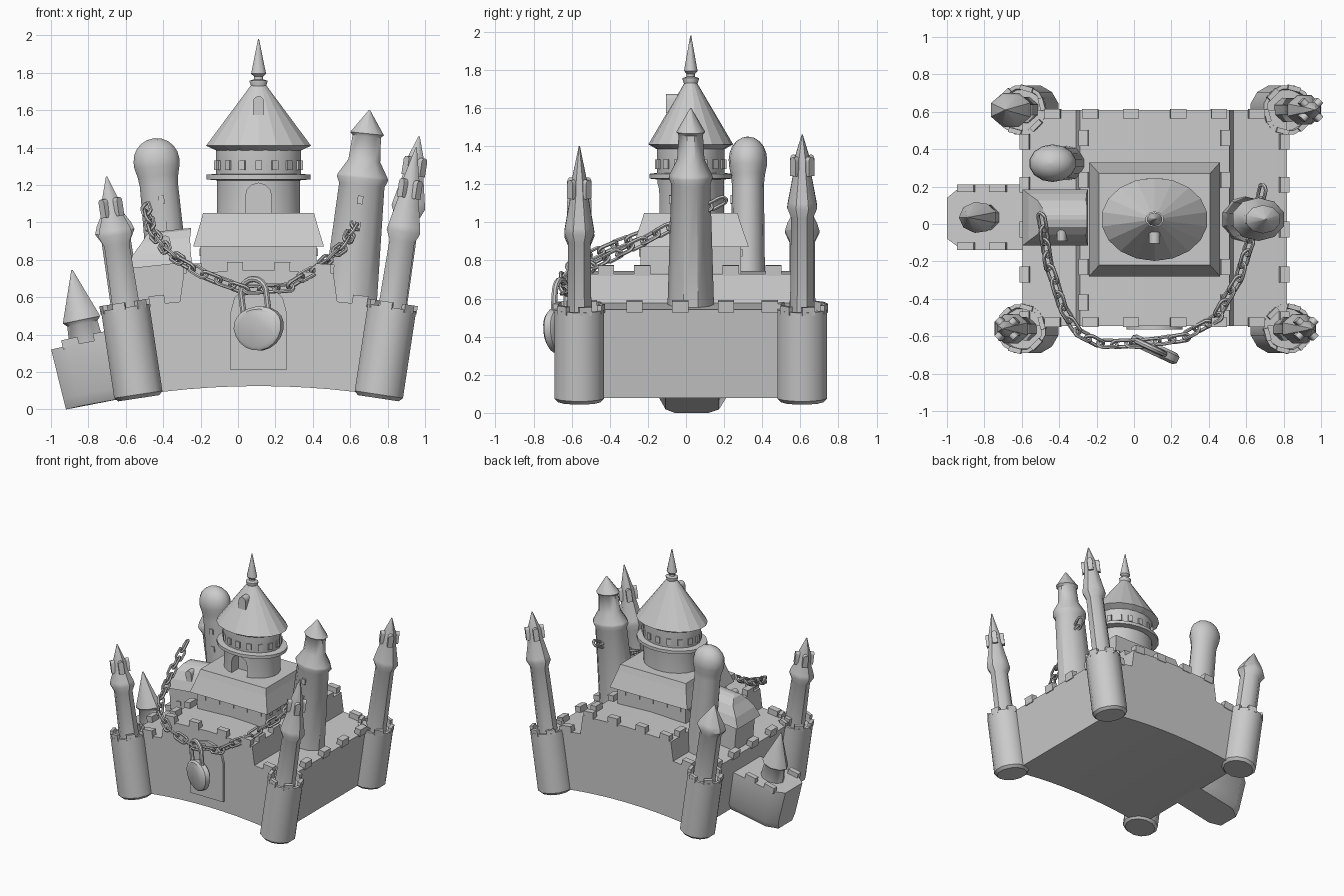
import bpy, bmesh
from math import pi, sin, cos, tan, radians, copysign
from mathutils import Matrix, Vector

cube = bpy.data.objects.get("Cube")
if cube:
    bpy.data.objects.remove(cube, do_unlink=True)

stone = bpy.data.materials.new("grey_stone")
stone.use_nodes = True
GREY = (0.6, 0.6, 0.6, 1)
stone.diffuse_color = GREY
stone.node_tree.nodes["Principled BSDF"].inputs["Base Color"].default_value = GREY

# The whole castle sags over a large circle: u runs along it, h rises from it
R, CX, CY, Z0 = 4.3, 0.11, 0.025, 0.125
T, Rot = Matrix.Translation, Matrix.Rotation


def bend(u, y, h):
    a = u / R
    return Vector((CX + (R + h) * sin(a), y, Z0 - R + (R + h) * cos(a)))


def place(u, y, h=0):
    return T(bend(u, y, h)) @ Rot(u / R, 4, "Y")


def height(u, z):
    return (z - Z0 + R) / cos(u / R) - R


def finish(name, bm, smooth=True):
    bmesh.ops.recalc_face_normals(bm, faces=bm.faces)
    mesh = bpy.data.meshes.new(name)
    bm.to_mesh(mesh)
    bm.free()
    mesh.materials.append(stone)
    if smooth:
        mesh.shade_smooth()
        mesh.set_sharp_from_angle(angle=radians(42))
    ob = bpy.data.objects.new(name, mesh)
    bpy.context.collection.objects.link(ob)
    return ob


def skin(bm, rings):
    """Bridge rings of points and cap both ends."""
    rows = [[bm.verts.new(p) for p in ring] for ring in rings]
    n = len(rows[0])
    for lo, hi in zip(rows, rows[1:]):
        for i in range(n):
            bm.faces.new((lo[i], lo[(i + 1) % n], hi[(i + 1) % n], hi[i]))
    bm.faces.new(rows[0][::-1])
    bm.faces.new(rows[-1])


def lathe(name, u, y, profile, sides=12, flat=1.0, smooth=True):
    """Turned part on a leaning axis; profile is (radius, z)."""
    bm, m = bmesh.new(), place(u, y)
    skin(bm, [[m @ Vector((r * cos(2 * pi * (i + .5) / sides), flat * r * sin(2 * pi * (i + .5) / sides),
                           height(u, z))) for i in range(sides)] for r, z in profile])
    return finish(name, bm, smooth)


def loft(name, u, y, sections):
    """Rectangular sections: (x shift, half x, half y, z)."""
    bm, m = bmesh.new(), place(u, y)
    skin(bm, [[m @ Vector((s + a * hx, b * hy, height(u, z)))
               for a, b in ((-1, -1), (1, -1), (1, 1), (-1, 1))] for s, hx, hy, z in sections])
    return finish(name, bm, False)


def box(bm, m, sx, sy, sz):
    bmesh.ops.create_cube(bm, size=1, matrix=m @ Matrix.Diagonal((sx, sy, sz, 1)))


def arch(bm, m, w, h, d):
    """Round-topped slab standing on its origin, depth along y."""
    r = w / 2
    pts = [(-r, 0), (r, 0)] + [(r * cos(pi * i / 6), h - r + r * sin(pi * i / 6)) for i in range(7)]
    skin(bm, [[m @ Vector((x, s * d / 2, z)) for x, z in pts] for s in (-1, 1)])


def link(bm, m, length, width, r, n=14, k=6):
    """Oval ring lying in its own xy plane."""
    rows = []
    for i in range(n):
        t = 2 * pi * (i + .5) / n
        c = Vector((cos(t) * width + copysign(length - width, cos(t)), sin(t) * width, 0))
        d = Vector((cos(t), sin(t), 0))
        rows.append([bm.verts.new(m @ (c + d * r * cos(2 * pi * j / k) + Vector((0, 0, r * sin(2 * pi * j / k)))))
                     for j in range(k)])
    for i in range(n):
        a, b = rows[i], rows[(i + 1) % n]
        for j in range(k):
            bm.faces.new((a[j], a[(j + 1) % k], b[(j + 1) % k], b[j]))


# Main wall block with a raised middle
WING, MID = 0.47, 0.62
bm = bmesh.new()
under = [(-.64 + .128 * i, 0) for i in range(11)]
over = [(.64, WING), (.5, WING), (.38, WING), (.35, MID), (0, MID),
        (-.35, MID), (-.38, WING), (-.5, WING), (-.64, WING)]
skin(bm, [[bend(u, y, h) for u, h in under + over] for y in (-.545, .61)])
finish("main_walls", bm)

# Side bastion with clipped corners
bm = bmesh.new()
plan = [(-.6, -.14), (-.96, -.14), (-1.04, -.08), (-1.04, .14), (-.96, .21), (-.6, .21)]
skin(bm, [[bend(u, CY + (y - CY) * s, h) for u, y in plan] for s, h in ((.8, 0), (1, .06), (1, .33))])
finish("side_bastion", bm)

# Battlements
bm = bmesh.new()
for side in (-1, 1):
    for y in (-.51, -.27, -.03, .21, .44):
        box(bm, place(side * .625, y, WING + .015), .05, .085, .06)
    for y in (-.42, -.23, .235, .46):
        box(bm, place(side * .33, y, MID + .015), .05, .085, .06)
    for y in (-.525, .59):
        for u, h in ((.11, MID), (.3, MID), (.49, WING)):
            box(bm, place(side * u, y, h + .015), .085, .05, .06)
for u in (-.94, -.78):
    for y in (-.12, .19):
        box(bm, place(u, y, .34), .09, .04, .05)
finish("merlons", bm, False)

# Corner drums with notched rims
for name, side, y in (("front_left", 1, -.56), ("front_right", -1, -.56),
                      ("back_left", 1, .61), ("back_right", -1, .61)):
    u = side * .645
    lathe(name + "_drum", u, y, [(.115, .06), (.135, .08), (.135, .545), (.115, .545), (.11, .51)], 12)
    bm = bmesh.new()
    for i in range(0, 12, 2):
        m = place(u, y, height(u, .55)) @ Rot(2 * pi * (i + .5) / 12, 4, "Z") @ T((.118, 0, 0))
        box(bm, m, .026, .068, .045)
    finish(name + "_drum_rim", bm, False)

# Slender corner spires: flare height, dormer height, tip
for name, u, y, flare, knob, tip in (("front_left", .645, -.56, .95, 1.15, 1.4),
                                     ("back_left", .65, .61, 1.08, 1.27, 1.46),
                                     ("front_right", -.64, -.56, .93, 1.05, 1.245)):
    lathe(name + "_spire", u, y, [(.08, .48), (.073, flare - .05), (.098, flare), (.092, flare + .03),
                                  (.055, knob), (.052, knob + .06), (.004, tip)], 8, .87)
    bm = bmesh.new()
    for i in range(4):
        arch(bm, place(u, y, height(u, knob - .02)) @ Rot(pi / 4 + i * pi / 2, 4, "Z") @ T((0, -.045, 0)),
             .04, .1, .05)
    finish(name + "_spire_dormers", bm)
lathe("back_right_spire", -.64, .61, [(.088, .48), (.085, .9), (.115, .95), (.1, .99), (.004, 1.14)], 8, .85)

# Bastion spire, domed tower and tall tower
lathe("bastion_spire", -.86, .035, [(.1, .3), (.085, .46), (.105, .48), (.09, .52), (.004, .745)], 9, .8)
lathe("domed_tower", -.425, .325, [(.115, .5), (.105, 1.2), (.112, 1.25), (.125, 1.3)] +
      [(.126 * cos(i * pi / 10.2), 1.33 + .12 * sin(i * pi / 10.2)) for i in range(6)], 14, .8)
lathe("tall_tower", .44, CY, [(.155, .5), (.128, 1.2), (.145, 1.235), (.14, 1.25), (.09, 1.33), (.08, 1.46),
                              (.095, 1.475), (.004, 1.6)], 10, .8)

# Keep hall with its overhanging roof
loft("keep_hall", 0, CY, [(0, .31, .265, .68), (0, .31, .265, .87), (0, .35, .305, .87),
                          (0, .31, .26, 1.0), (0, .297, .245, 1.05)])
loft("side_house", -.46, .035, [(0, .15, .12, .5), (0, .145, .12, .78), (0, .175, .15, .77), (.02, .155, .125, .84),
                                (.05, .13, .09, .9), (.07, .12, .05, .94), (.08, .11, .012, .95)])

# Round keep tower, hollowed at the doorway
FLAT = .78
tower = lathe("keep_tower", 0, CY, [(.225, 1.03), (.225, 1.23), (.23, 1.25), (.23, 1.42)], 20, FLAT)
bm = bmesh.new()
arch(bm, T((CX, -.14, 1.04)), .14, .17, .18)
cutter = finish("doorway_cutter", bm, False)
cutter.hide_render = True
cut = tower.modifiers.new("doorway", "BOOLEAN")
cut.operation, cut.object, cut.solver = "DIFFERENCE", cutter, "EXACT"
bpy.context.view_layer.objects.active = tower
bpy.ops.object.modifier_apply(modifier=cut.name)
bpy.data.objects.remove(cutter, do_unlink=True)

lathe("keep_balcony", 0, CY, [(.225, 1.225), (.282, 1.23), (.282, 1.255), (.225, 1.26)], 20, FLAT)
lathe("keep_roof", 0, CY, [(.23, 1.385), (.285, 1.41), (.04, 1.735)], 18, FLAT, False)
lathe("keep_finial", 0, CY, [(.035, 1.71), (.05, 1.75), (.05, 1.758), (.025, 1.765), (.025, 1.78),
                             (.042, 1.795), (.003, 1.98)], 10, .85)

# Windows
bm = bmesh.new()
for i in range(16):
    t = 2 * pi * i / 16
    box(bm, T((CX + .231 * cos(t), CY + .231 * FLAT * sin(t), 1.305)) @ Rot(t, 4, "Z"), .014, .035, .05)
for i in range(5):
    for y in (-.241, .291):
        box(bm, T((CX + (i - 2) * .125, y, .84)), .04, .012, .04)
    for x in (-.311, .311):
        box(bm, T((CX + x, CY + (i - 2) * .1, .84)), .012, .04, .04)
for u in (-.52, -.4):
    box(bm, place(u, -.086, height(u, .64)), .035, .012, .035)
for z in (.98, 1.12):
    box(bm, place(-.42, .24, height(-.42, z)), .03, .012, .045)
    box(bm, place(.44, -.083, height(.44, z)), .03, .012, .045)
finish("windows", bm, False)

# Roof dormers and the gate panel
bm = bmesh.new()
arch(bm, T((CX, -.06, 1.575)), .06, .1, .09)
arch(bm, place(-.42, -.055, height(-.42, .84)), .05, .09, .07)
finish("roof_dormers", bm)
bm = bmesh.new()
arch(bm, T((CX, -.55, .21)), .3, .46, .03)
finish("gate", bm)

# Chain slung across the front
path = [Vector(p) for p in ((-.49, .01, 1.07), (-.46, -.2, .95), (-.38, -.45, .85), (-.3, -.58, .79),
                            (-.18, -.64, .72), (.03, -.64, .64), (.25, -.61, .65), (.43, -.51, .76),
                            (.56, -.29, .87), (.65, 0, 1.02), (.69, .2, 1.12))]
bm, walked, count = bmesh.new(), 0.0, 0
for a, b in zip(path, path[1:]):
    span = (b - a).length
    while count * .08 <= walked + span:
        p = a.lerp(b, (count * .08 - walked) / span)
        m = T(p) @ (b - a).to_track_quat("X", "Z").to_matrix().to_4x4()
        link(bm, m @ Rot(pi / 4 + count * pi / 2, 4, "X"), .054, .026, .01)
        count += 1
    walked += span
finish("chain", bm)

# Padlock
lock = T((CX, -.67, .45)) @ Rot(radians(-25), 4, "Z") @ Rot(radians(-8), 4, "Y")
bm = bmesh.new()
angles = [2 * pi * i / 20 for i in range(20)]
skin(bm, [[lock @ Vector((s * .14 * cos(t), y, s * sin(t) * (.1 if sin(t) > 0 else .135))) for t in angles]
          for s, y in ((.86, -.032), (1, -.018), (1, .018), (.86, .032))])
finish("padlock_body", bm)
bm = bmesh.new()
link(bm, lock @ T((-.005, 0, .13)) @ Rot(pi / 2, 4, "X") @ Rot(pi / 2, 4, "Z"), .12, .075, .017, 20, 8)
finish("padlock_shackle", bm)
